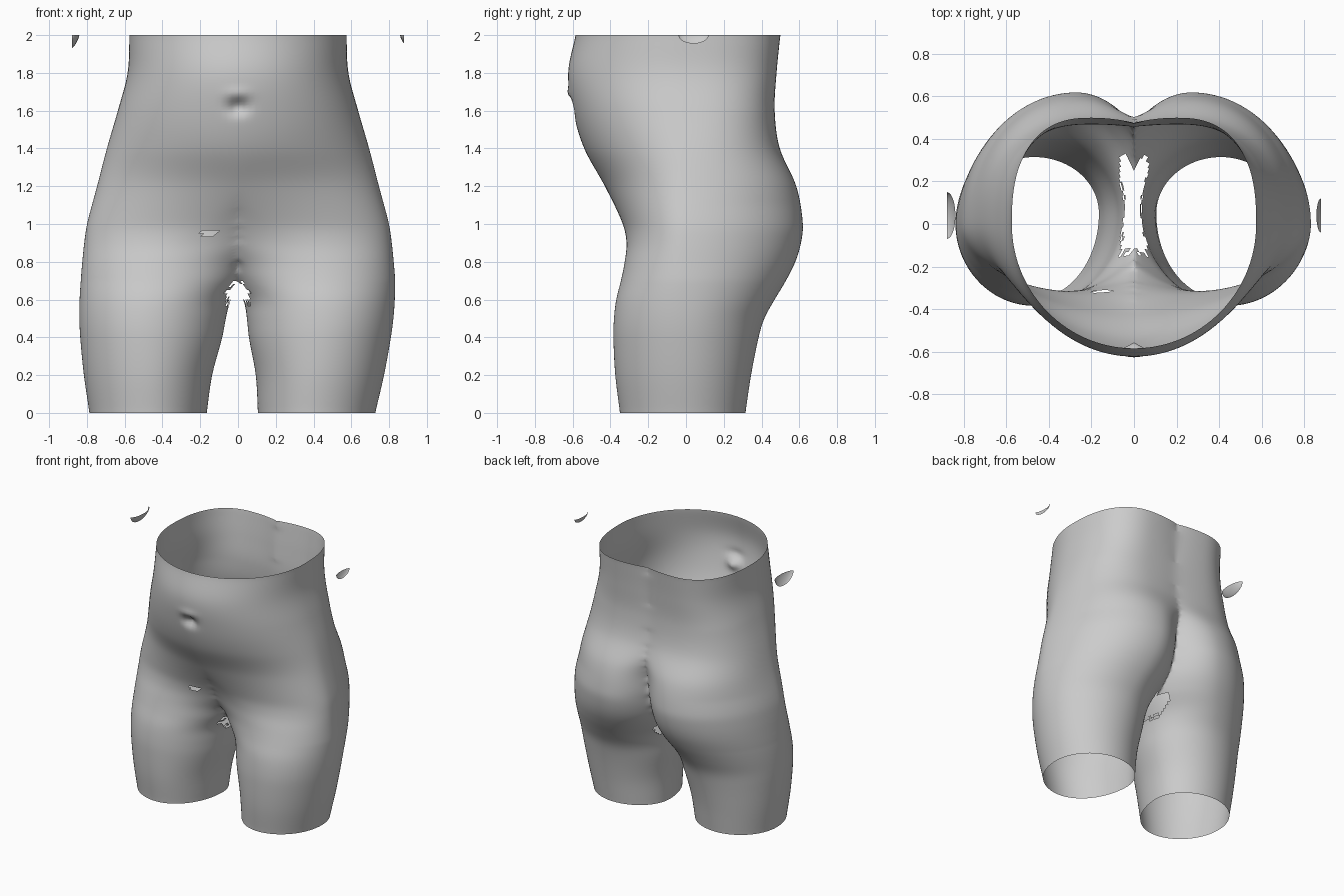
import bpy, bmesh, math, random

if "Cube" in bpy.data.objects:
    bpy.data.objects.remove(bpy.data.objects["Cube"])
random.seed(3)

# One half of the body, section by section:
# z, outer x, front y, front x, inner x (front), back y, back x, inner x (back)
ROWS = [
    (0.0, .757, -.35, .44, .135, .315, .44, .135),
    (0.2, .795, -.375, .45, .115, .345, .44, .115),
    (0.4, .823, -.385, .46, .07, .385, .42, .07),
    (0.5, .832, -.382, .46, .055, .415, .40, .055),
    (0.6, .835, -.37, .45, .035, .47, .37, .03),
    (0.7, .833, -.345, .43, -.04, .53, .33, -.03),
    (0.8, .825, -.325, .39, -.13, .58, .30, -.075),
    (0.9, .815, -.315, .30, -.30, .61, .28, -.095),
    (1.0, .80, -.335, .18, -.40, .62, .27, -.11),
    (1.2, .747, -.43, 0, -.40, .585, .25, -.18),
    (1.4, .695, -.54, 0, -.40, .497, .22, -.50),
    (1.6, .637, -.60, 0, -.40, .47, .20, -.60),
    (1.8, .585, -.625, 0, -.40, .48, .20, -.50),
    (2.0, .575, -.585, 0, -.40, .50, .20, -.42),
]
Y_OUT, Y_IN = 0.0, 0.05
LEVELS, Q = 120, 30


def section(z):
    """Smooth interpolation of the table at height z."""
    i = max(k for k in range(len(ROWS) - 1) if ROWS[k][0] <= z + 1e-6)
    a, b = ROWS[i], ROWS[i + 1]
    p, n = ROWS[max(i - 1, 0)], ROWS[min(i + 2, len(ROWS) - 1)]
    h = b[0] - a[0]
    t = (z - a[0]) / h
    out = []
    for c in range(1, 8):
        ma = (b[c] - p[c]) / (b[0] - p[0]) * h
        mb = (n[c] - a[c]) / (n[0] - a[0]) * h
        out.append((2*t**3 - 3*t*t + 1) * a[c] + (t**3 - 2*t*t + t) * ma
                   + (3*t*t - 2*t**3) * b[c] + (t**3 - t*t) * mb)
    return out


def arc(start, end, corner, n):
    """Quarter superellipse about the corner, end point left out."""
    pts = []
    for k in range(Q):
        a = math.pi / 2 * k / Q
        u, v = max(math.cos(a), 0) ** (2 / n), math.sin(a) ** (2 / n)
        pts.append((corner[0] + (start[0] - corner[0]) * u + (end[0] - corner[0]) * v,
                    corner[1] + (start[1] - corner[1]) * u + (end[1] - corner[1]) * v))
    return pts


def ring(z):
    xo, yf, xf, xi, yb, xb, xib = section(z)
    up = min(max((z - 1.1) / 0.5, 0), 1)
    hump = math.exp(-((z - 1.35) / 0.2) ** 2)
    pts = arc((xo, Y_OUT), (xb, yb), (xb, Y_OUT), 2 + 0.5 * up)
    pts += arc((xb, yb), (xib, Y_IN), (xb, Y_IN), 2)
    pts += arc((xi, Y_IN), (xf, yf), (xf, Y_IN), 2)
    pts += arc((xf, yf), (xo, Y_OUT), (xf, Y_OUT), 2 - 0.15 * hump)
    return [(x if x > 0.002 else 0.0, y, z) for x, y in pts]


def add_object(bm, name):
    me = bpy.data.meshes.new(name)
    bm.to_mesh(me)
    bm.free()
    me.shade_smooth()
    ob = bpy.data.objects.new(name, me)
    bpy.context.collection.objects.link(ob)
    return ob


# Torso and thighs: two mirrored half lofts, open along the middle plane
bm = bmesh.new()
rings = [ring(2 * k / LEVELS) for k in range(LEVELS + 1)]
for s in (1, -1):
    grid = [[bm.verts.new((s * x, y, z)) for x, y, z in r] for r in rings]
    for lo, hi in zip(grid, grid[1:]):
        for k in range(len(lo)):
            j = (k + 1) % len(lo)
            quad = [lo[k], lo[j], hi[j], hi[k]]
            if any(v.co.x != 0 for v in quad):
                bm.faces.new(quad if s > 0 else quad[::-1])
bmesh.ops.delete(bm, geom=[v for v in bm.verts if not v.link_faces], context='VERTS')
bmesh.ops.remove_doubles(bm, verts=bm.verts, dist=0.0005)
inner = [v for v in bm.verts if not v.is_boundary]
for _ in range(5):
    bmesh.ops.smooth_vert(bm, verts=inner, factor=0.5,
                          use_axis_x=True, use_axis_y=True, use_axis_z=True)

# Navel dent, and the slight sideways lean of the legs
for v in bm.verts:
    x, y, z = v.co
    if y < 0:
        v.co.y += 0.045 * math.exp(-(x / 0.045) ** 2 - ((z - 1.62) / 0.04) ** 2)
        v.co.y -= 0.012 * math.exp(-(x / 0.06) ** 2 - ((z - 1.69) / 0.03) ** 2)
    v.co.x -= 0.03 * max(0, 1 - z / 0.7)

# Ragged scan gaps between the legs and at the front
gaps = []
for f in bm.faces:
    c = f.calc_center_median()
    r = random.uniform(-0.025, 0.025)
    crotch = abs(c.x) < 0.065 and 0.585 + r < c.z < 0.70 and -0.13 + r < c.y < 0.31 + r
    spot = c.y < 0 and ((c.x + 0.15) / 0.045) ** 2 + ((c.z - 0.95) / 0.016) ** 2 < 1
    if crotch or spot:
        gaps.append(f)
bmesh.ops.delete(bm, geom=gaps, context='FACES')
add_object(bm, "lower_torso")


# Small loose shell fragments beside the waist
def fragment(name, s, cx, rx, ry, rz):
    bm = bmesh.new()
    n = 12
    g = [[bm.verts.new((cx - s * rx * math.sin(a) * math.cos(b) ** 1.5,
                        0.04 + ry * math.cos(a),
                        2 - rz * math.sin(a) * math.sin(b) ** 1.5))
          for a in (math.pi * i / n for i in range(n + 1))]
         for b in (math.pi / 2 * min(j / n, 0.9999) for j in range(n + 1))]
    for p, q in zip(g, g[1:]):
        for k in range(n):
            quad = [p[k], p[k + 1], q[k + 1], q[k]]
            bm.faces.new(quad if s < 0 else quad[::-1])
    bmesh.ops.remove_doubles(bm, verts=bm.verts, dist=0.0001)
    add_object(bm, name)


fragment("left_fragment", -1, -0.88, 0.04, 0.11, 0.07)
fragment("right_fragment", 1, 0.88, 0.022, 0.08, 0.045)
